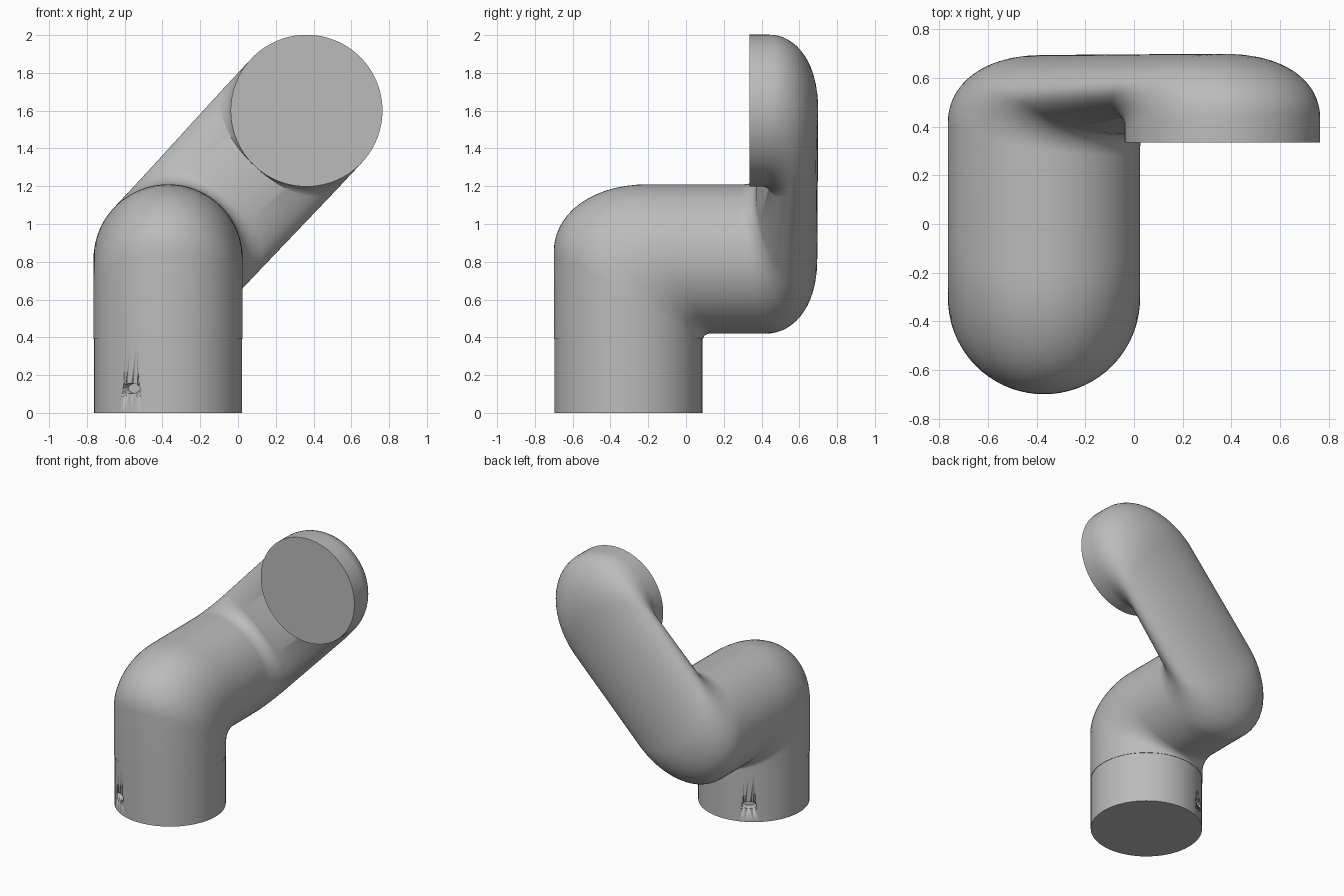
import bpy, bmesh
from math import pi, sin, cos, atan2
from mathutils import Vector

old = bpy.data.objects.get("Cube")
if old:
    bpy.data.objects.remove(old)

grey = bpy.data.materials.new("plain_grey")
grey.use_nodes = True
grey.diffuse_color = (0.5, 0.5, 0.5, 1)
grey.node_tree.nodes["Principled BSDF"].inputs["Base Color"].default_value = (0.5, 0.5, 0.5, 1)

SIDES = 72
STEPS = 14
R = 0.395                                  # pipe radius
FOOT = Vector((-0.37, -0.305, 0))          # centre of the base
LOW = Vector((-0.37, 0, 0.815))            # axis of the level pipe
HIGH = Vector((0.363, 0, 1.6))             # axis of the open end
X, Y, Z = Vector((1, 0, 0)), Vector((0, 1, 0)), Vector((0, 0, 1))
SLOPE = (HIGH - LOW).normalized()          # direction of the sloping arm
LENGTH = (HIGH - LOW).length
ACROSS = Y.cross(-SLOPE)
TWIST = -atan2(-SLOPE.x, -SLOPE.z)         # keeps the lengthwise edges straight


def finish(obj):
    """Give an object its colour and smooth shading with sharp rims."""
    obj.data.materials.append(grey)
    bpy.ops.object.select_all(action='DESELECT')
    obj.select_set(True)
    bpy.context.view_layer.objects.active = obj
    bpy.ops.object.shade_smooth_by_angle(angle=0.7)


def section(inner, outer, side, phase=0.0):
    """Elliptical pipe section from an inner to an outer point of a bend."""
    mid, arm = (inner + outer) / 2, (outer - inner) / 2
    angles = [2 * pi * i / SIDES + phase for i in range(SIDES)]
    return [mid + arm * cos(a) + side * sin(a) for a in angles]


def loft(name, rings):
    """Skin a row of sections and close both ends."""
    bm = bmesh.new()
    rows = [[bm.verts.new(p) for p in ring] for ring in rings]
    for low, high in zip(rows, rows[1:]):
        for i in range(SIDES):
            j = (i + 1) % SIDES
            bm.faces.new((low[i], low[j], high[j], high[i]))
    bm.faces.new(rows[0])
    bm.faces.new(rows[-1])
    bmesh.ops.recalc_face_normals(bm, faces=bm.faces)
    mesh = bpy.data.meshes.new(name)
    bm.to_mesh(mesh)
    bm.free()
    obj = bpy.data.objects.new(name, mesh)
    bpy.context.collection.objects.link(obj)
    finish(obj)
    return obj


def level(y, z):
    return Vector((FOOT.x, y, z))


def arm(s, y):
    """Point at distance s up the slope and at depth y."""
    return LOW + SLOPE * s + Y * y


turns = [pi / 2 * i / STEPS for i in range(STEPS + 1)]
rings = [section(level(0.09, 0.39), level(-0.70, 0.39), X * R)]

# First bend: upright to level
for t in turns:
    inner = level(0.13 - 0.04 * cos(t), 0.39 + 0.03 * sin(t))
    outer = level(-0.2 - 0.5 * cos(t) ** 0.95, 0.85 + 0.36 * sin(t) ** 0.95)
    rings.append(section(inner, outer, X * R))

# Second bend: level to sloping
for t in turns:
    inner = arm(R + 0.08 * (1 - cos(t)), 0.28 + 0.09 * sin(t))
    outer = arm(-R * cos(t), 0.45 + 0.245 * sin(t))
    rings.append(section(inner, outer, ACROSS * R, TWIST))

# Third bend: sloping to the open end facing forward
for t in turns:
    inner = arm(LENGTH - 0.402, 0.42 - 0.02 * sin(t))
    outer = arm(LENGTH + 0.402 * sin(t), 0.45 + 0.25 * cos(t))
    rings.append(section(inner, outer, ACROSS * 0.402, TWIST))
rings.append(section(arm(LENGTH - 0.402, 0.335), arm(LENGTH + 0.402, 0.335), ACROSS * 0.402, TWIST))
loft("bent_pipe", rings)

# Base collar
collar = loft("base_collar", [section(FOOT + Y * 0.392 + Z * z, FOOT - Y * 0.392 + Z * z, X * 0.392)
                              for z in (0, 0.392)])

# Two shallow oval screw holes in the collar
for n, angle in enumerate((pi * 2 / 3, pi * 4 / 3)):
    out = Vector((cos(angle), sin(angle), 0))
    side = Z.cross(out) * 0.052
    centre = FOOT + Z * 0.13
    cutter = loft("screw_hole_cutter_%d" % n,
                  [section(centre + out * d - Z * 0.027, centre + out * d + Z * 0.027, side)
                   for d in (0.33, 0.45)])
    cutter.hide_render = True
    cutter.hide_set(True)
    cut = collar.modifiers.new("screw_hole", 'BOOLEAN')
    cut.operation = 'DIFFERENCE'
    cut.solver = 'EXACT'
    cut.object = cutter
